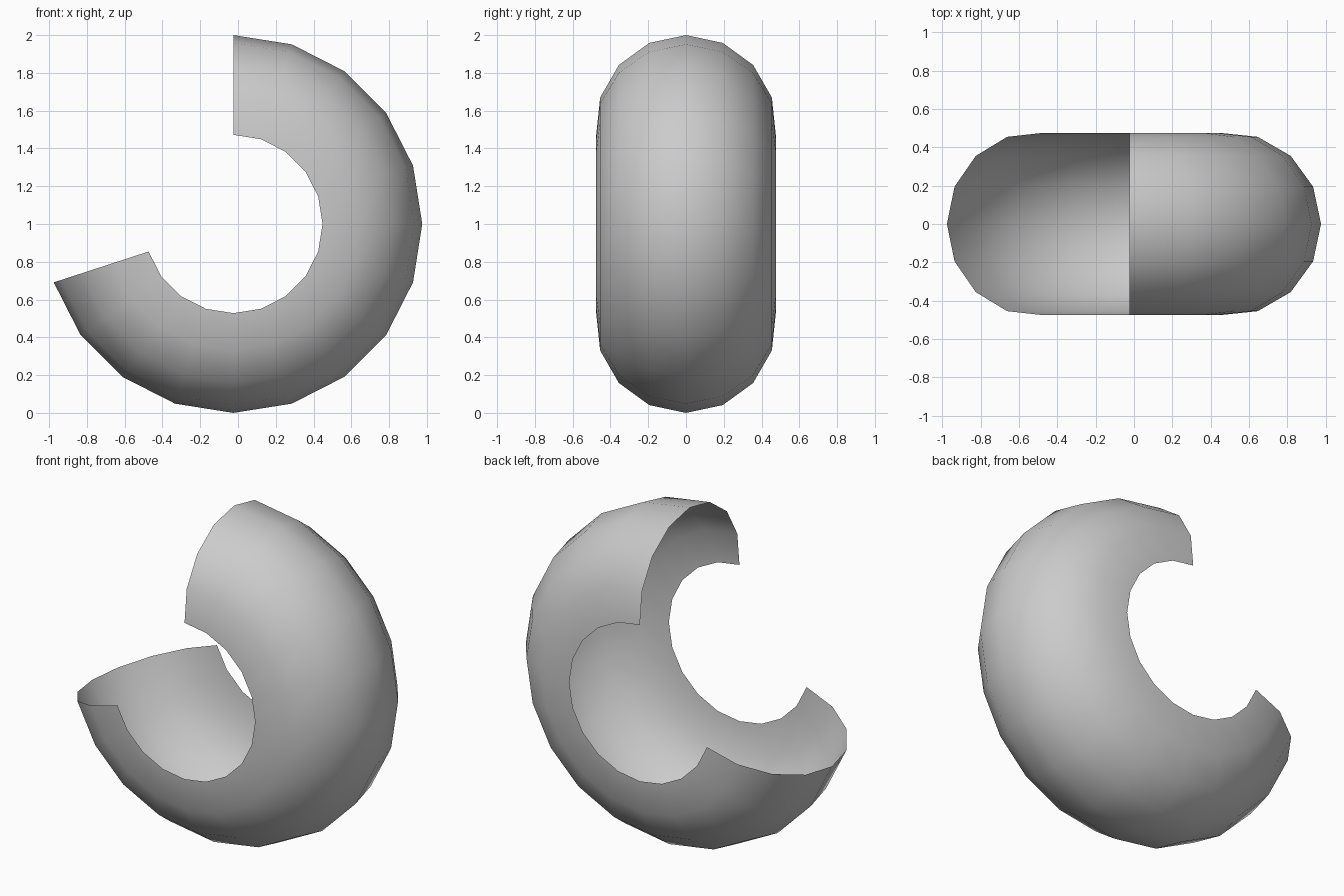
import bpy, bmesh
from math import cos, sin, radians

if "Cube" in bpy.data.objects:
    bpy.data.objects.remove(bpy.data.objects["Cube"])

MAJOR, MINOR = 0.522, 0.478   # ring radius and tube radius
ARC_STEPS, ARC_STEP = 14, radians(18)    # 252 degree sweep round the y axis
TUBE_STEPS, TUBE_STEP = 8, radians(24)   # open tube section, outer side only

# Open ring shell: an outer tube arc swept round part of a circle
bm = bmesh.new()
grid = []
for i in range(ARC_STEPS + 1):
    a = radians(-162) + i * ARC_STEP
    row = []
    for j in range(TUBE_STEPS + 1):
        t = (j - TUBE_STEPS / 2) * TUBE_STEP
        r = MAJOR + MINOR * cos(t)
        row.append(bm.verts.new((r * cos(a) - 0.0245, MINOR * sin(t), 1 + r * sin(a))))
    grid.append(row)

for p, q in zip(grid, grid[1:]):
    for j in range(TUBE_STEPS):
        face = bm.faces.new((p[j], p[j + 1], q[j + 1], q[j]))
        face.smooth = True

mesh = bpy.data.meshes.new("open_ring_shell")
bm.to_mesh(mesh)
bm.free()
bpy.context.collection.objects.link(bpy.data.objects.new("open_ring_shell", mesh))
